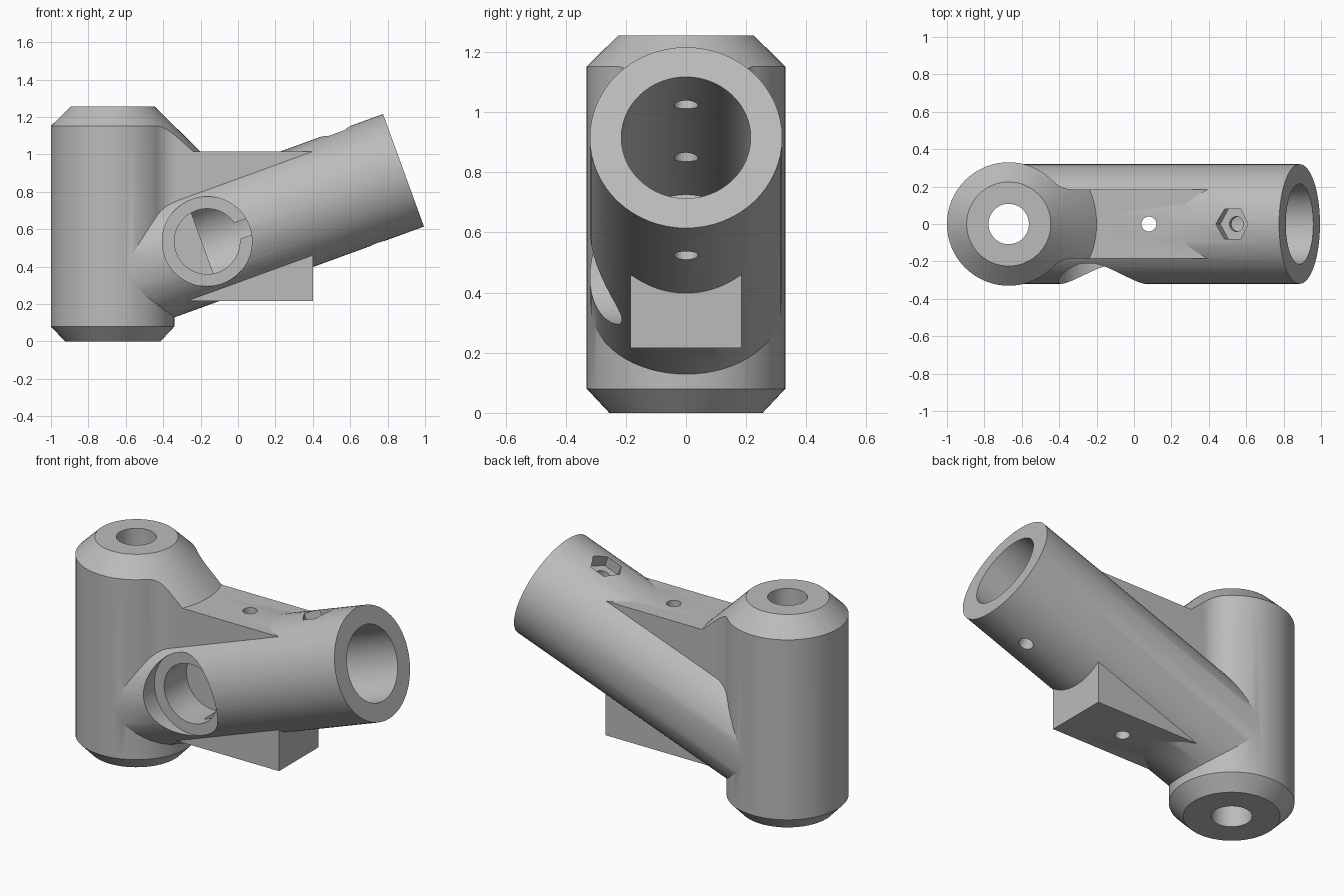
import bpy, bmesh
from math import sin, cos, pi, radians, sqrt, atan2
from mathutils import Matrix

cube = bpy.data.objects.get("Cube")
if cube:
    bpy.data.objects.remove(cube, do_unlink=True)

grey = bpy.data.materials.new("plain grey")
grey.use_nodes = True
grey.diffuse_color = (0.5, 0.5, 0.5, 1)
grey.node_tree.nodes["Principled BSDF"].inputs["Base Color"].default_value = grey.diffuse_color


def circle(r, n=64):
    return [(r * cos(2 * pi * i / n), r * sin(2 * pi * i / n)) for i in range(n)]


def loft(name, sections, matrix=Matrix()):
    """Closed solid through (outline, height) sections stacked along local z."""
    bm = bmesh.new()
    rings = [[bm.verts.new(matrix @ Matrix.Translation((x, y, z)).translation)
              for x, y in outline] for outline, z in sections]
    for low, high in zip(rings, rings[1:]):
        n = len(low)
        for i in range(n):
            j = (i + 1) % n
            bm.faces.new((low[i], low[j], high[j], high[i]))
    bm.faces.new(rings[0][::-1])
    bm.faces.new(rings[-1])
    bmesh.ops.recalc_face_normals(bm, faces=bm.faces)
    mesh = bpy.data.meshes.new(name)
    bm.to_mesh(mesh)
    bm.free()
    mesh.materials.append(grey)
    obj = bpy.data.objects.new(name, mesh)
    bpy.context.collection.objects.link(obj)
    return obj


def combine(target, tool, operation):
    mod = target.modifiers.new(operation.lower(), "BOOLEAN")
    mod.operation, mod.object, mod.solver = operation, tool, "EXACT"
    bpy.context.view_layer.objects.active = target
    bpy.ops.object.modifier_apply(modifier=mod.name)
    bpy.data.objects.remove(tool, do_unlink=True)


# Key dimensions
POST_X, POST_R = -0.67, 0.33
TUBE_R, BORE_R = 0.32, 0.215
WEB_Y, WEB_END, FILLET = 0.185, 0.4, 0.15
post_frame = Matrix.Translation((POST_X, 0, 0))
tilt = Matrix.Translation((0.885, 0, 0.915)) @ Matrix.Rotation(radians(-20), 4, "Y")
along = tilt @ Matrix.Rotation(pi / 2, 4, "Y")

# Upright post
body = loft("pivot_bracket", [(circle(POST_R), -0.1), (circle(POST_R), 1.3)], post_frame)

# Web plate, its sides flaring into the post with concave fillets
cy = WEB_Y + FILLET
cx = POST_X + sqrt((POST_R + FILLET) ** 2 - cy ** 2)
start = atan2(-cy, POST_X - cx)
start = start + 2 * pi if start < 0 else start
side = [(POST_X + 0.1, 0.15)]
for i in range(11):
    a = start + (1.5 * pi - start) * i / 10
    side.append((cx + FILLET * cos(a), cy + FILLET * sin(a)))
side.append((WEB_END, WEB_Y))
outline = side + [(x, -y) for x, y in reversed(side)]
web = loft("web", [(outline, 0.215), (outline, 1.29)])
combine(body, web, "UNION")

# Turned envelope: chamfers both post ends and levels the web top
envelope = [(0.255, 0), (0.33, 0.08), (0.36, 0.11), (1.3, 0.11),
            (1.3, 1.015), (0.47, 1.015), (0.225, 1.255)]
trim = loft("trim", [(circle(r), z) for r, z in envelope], post_frame)
combine(body, trim, "INTERSECT")

# Slanted socket tube
tube = loft("socket_tube", [(circle(TUBE_R), -1.65), (circle(TUBE_R), 0)], along)
combine(body, tube, "UNION")

# Bores, bolt holes, nut pocket and side opening
opening = Matrix.Translation((-0.165, 0, 0.535)) @ Matrix.Rotation(pi / 2, 4, "X")
cross = tilt @ Matrix.Translation((-0.268, 0, 0))
cuts = [
    ("post_bore", circle(0.108, 48), -0.2, 1.5, post_frame),
    ("socket_bore", circle(BORE_R), -1.144, 0.2, along),
    ("side_opening", circle(0.175), 0, 0.6, opening),
    ("side_counterbore", circle(0.24), 0.21, 0.6, opening),
    ("web_bolt_hole", circle(0.04, 32), -0.1, 1.4, Matrix.Translation((0.08, 0, 0))),
    ("cross_bolt_hole", circle(0.04, 32), -0.6, 0.6, cross),
    ("nut_pocket", circle(0.092, 6), 0.25, 0.6, cross),
]
for name, shape, low, high, frame in cuts:
    combine(body, loft(name, [(shape, low), (shape, high)], frame), "DIFFERENCE")

# Smooth curved walls, crisp machined edges
bpy.ops.object.select_all(action="DESELECT")
body.select_set(True)
bpy.context.view_layer.objects.active = body
bpy.ops.object.shade_smooth_by_angle(angle=radians(25))
